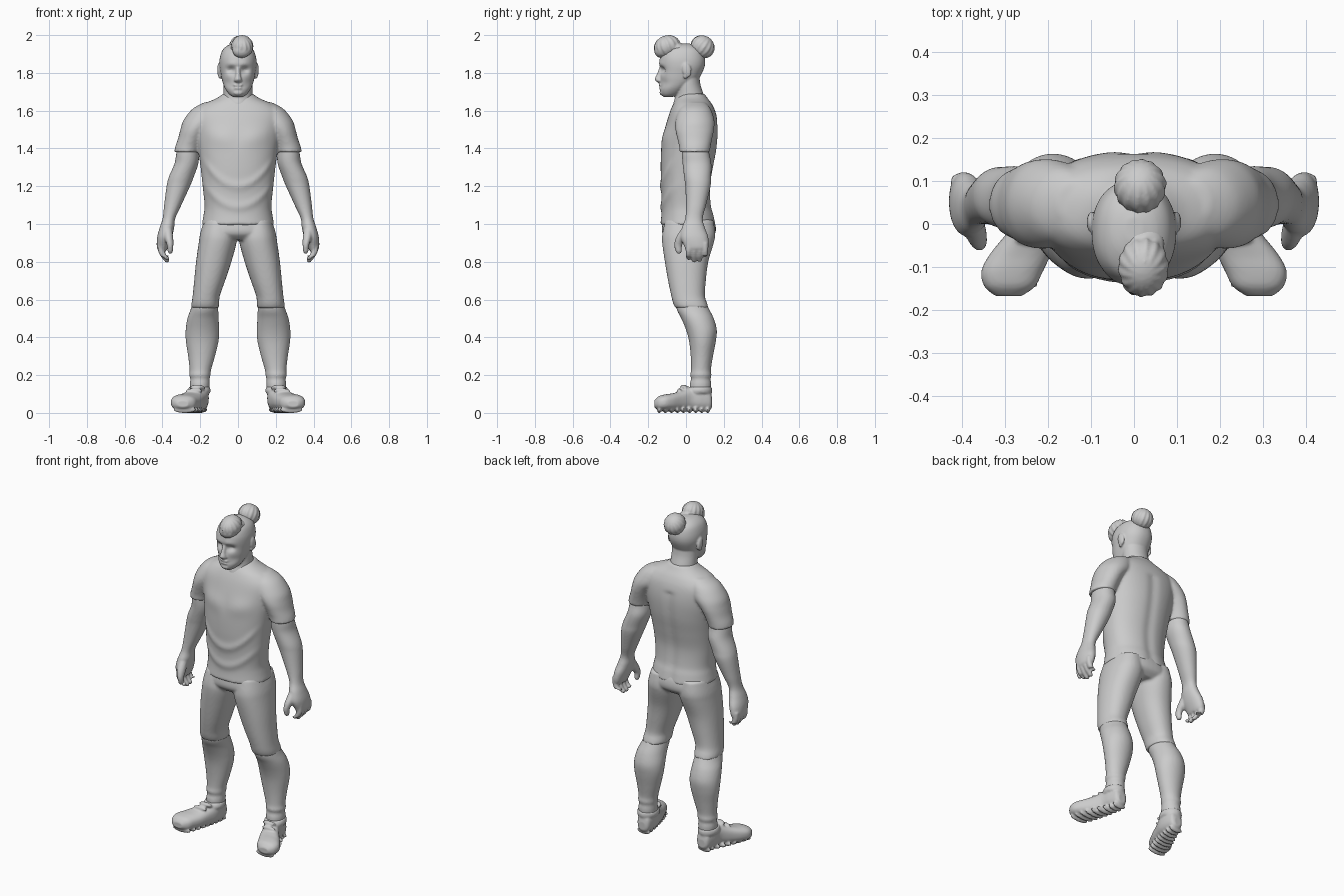
import bpy, bmesh, math
from mathutils import Matrix, Vector


def spline(a, b, c, d, t):
    return [0.5 * (2*q + (r - p)*t + (2*p - 5*q + 4*r - s)*t*t + (3*q - p - 3*r + s)*t**3)
            for p, q, r, s in zip(a, b, c, d)]


def loft(bm, rows, axis='Z', power=2.0, both=False, bump=None, sides=48, steps=6):
    """rows: (position, x0, x1, v0, v1); v is y for axis Z and z for axis Y."""
    fine = []
    for i in range(len(rows) - 1):
        a, d = rows[max(i - 1, 0)], rows[min(i + 2, len(rows) - 1)]
        fine += [spline(a, rows[i], rows[i + 1], d, k / steps) for k in range(steps)]
    fine.append(rows[-1])
    for s in ((1, -1) if both else (1,)):
        rings = []
        for p, x0, x1, v0, v1 in fine:
            ring = []
            for k in range(sides):
                t = 2 * math.pi * k / sides
                c, n = math.cos(t), math.sin(t)
                x = (x0 + x1)/2 + (x1 - x0)/2 * math.copysign(abs(c)**(2/power), c)
                v = (v0 + v1)/2 + (v1 - v0)/2 * math.copysign(abs(n)**(2/power), n)
                co = Vector((x*s, v, p) if axis == 'Z' else (x*s, p, v))
                if bump:
                    co.y += bump(co)
                ring.append(bm.verts.new(co))
            rings.append(ring)
        for a, b in zip(rings, rings[1:]):
            for k in range(sides):
                m = (k + 1) % sides
                bm.faces.new((a[k], a[m], b[m], b[k]))
        bm.faces.new(rings[0])
        bm.faces.new(rings[-1])


def mid(rows):
    return [(z, -w, w, a, b) for z, w, a, b in rows]


def ball(bm, loc, size, both=False, tilt=0, grooves=0):
    for s in ((1, -1) if both else (1,)):
        new = bmesh.ops.create_uvsphere(bm, u_segments=48, v_segments=24, radius=1)['verts']
        for v in new:
            if grooves:
                v.co *= 1 + 0.045 * math.sin(grooves * math.atan2(v.co.y, v.co.x)) * math.hypot(v.co.x, v.co.y)
        m = (Matrix.Translation((loc[0]*s, loc[1], loc[2])) @ Matrix.Rotation(tilt, 4, 'X')
             @ Matrix.Diagonal((*size, 1)))
        bmesh.ops.transform(bm, matrix=m, verts=new)


def finish(bm, name, voxel=0.008, smooth=4):
    bmesh.ops.recalc_face_normals(bm, faces=bm.faces)
    me = bpy.data.meshes.new(name)
    bm.to_mesh(me)
    bm.free()
    ob = bpy.data.objects.new(name, me)
    bpy.context.collection.objects.link(ob)
    r = ob.modifiers.new('fuse', 'REMESH')
    r.mode, r.voxel_size, r.use_smooth_shade = 'VOXEL', voxel, True
    s = ob.modifiers.new('soften', 'SMOOTH')
    s.factor, s.iterations = 0.5, smooth
    return ob


def gauss(d, w):
    return math.exp(-(d / w)**2)


# shirt: torso with chest and drape folds, plus sleeves
def folds(co):
    if co.y > -0.02:
        # spine groove
        return -0.008 * gauss(co.x, 0.03) if co.y > 0.1 and co.z < 1.55 else 0
    ax = abs(co.x)
    side = min(1, max(0, (0.2 - ax) / 0.05))
    chest = -0.010 * gauss(co.z - 1.45 - 0.1*ax, 0.05) * gauss(ax - 0.09, 0.08)
    upper = -0.008 * gauss(co.z - 1.20 - 4.0*ax*ax, 0.022)
    lower = -0.007 * gauss(co.z - 1.09 - 3.5*ax*ax, 0.022)
    return (chest + upper + lower) * side


bm = bmesh.new()
loft(bm, mid([(0.995, .192, -.136, .160), (1.05, .182, -.130, .148), (1.1, .177, -.129, .135),
              (1.2, .187, -.131, .130), (1.3, .198, -.134, .146), (1.4, .212, -.130, .164),
              (1.5, .230, -.112, .170), (1.58, .235, -.090, .160), (1.63, .190, -.070, .140),
              (1.665, .115, -.050, .115), (1.69, .078, -.030, .098)]), power=2.2, bump=folds, sides=96)
loft(bm, [(1.645, .08, .175, .00, .10), (1.61, .08, .24, -.035, .13), (1.55, .10, .288, -.055, .15),
          (1.5, .15, .305, -.056, .148), (1.45, .18, .318, -.045, .138), (1.41, .195, .332, -.036, .13),
          (1.38, .205, .338, -.034, .126)], both=True)
finish(bm, 'shirt')

# trousers: pelvis and two legs
bm = bmesh.new()
loft(bm, mid([(1.06, .165, -.115, .13), (1.0, .185, -.125, .155), (.95, .198, -.125, .155),
              (.915, .17, -.09, .12)]), power=2.3)
loft(bm, [(1.02, .02, .18, -.11, .145), (.95, .008, .20, -.125, .155), (.9, .008, .208, -.126, .147),
          (.8, .035, .222, -.112, .118), (.7, .068, .232, -.095, .105), (.62, .096, .240, -.078, .10),
          (.58, .10, .246, -.068, .112), (.555, .102, .247, -.056, .12)], both=True, power=2.2)
finish(bm, 'trousers')

# lower legs with ankle creases
bm = bmesh.new()
loft(bm, [(.61, .112, .232, -.055, .09), (.55, .105, .25, -.05, .122), (.5, .103, .268, -.025, .147),
          (.44, .099, .277, .0, .163), (.38, .103, .276, .016, .158), (.3, .122, .264, .025, .143),
          (.23, .142, .256, .027, .132), (.2, .146, .258, .022, .135), (.18, .15, .252, .027, .13),
          (.15, .15, .255, .02, .134), (.09, .155, .25, .02, .13)], both=True)
finish(bm, 'lower_legs', smooth=2)

# boots: upper, collar, tongue and sole treads
bm = bmesh.new()
loft(bm, [(.138, .18, .225, .03, .08), (.125, .163, .24, .017, .12), (.08, .155, .253, .013, .14),
          (.03, .158, .262, .013, .138), (-.02, .175, .295, .013, .118), (-.07, .193, .335, .013, .104),
          (-.11, .212, .355, .013, .098), (-.145, .23, .348, .016, .088), (-.168, .262, .322, .03, .066)],
     axis='Y', power=2.5, both=True)
loft(bm, [(.105, .148, .262, .0, .137), (.12, .145, .265, .0, .139), (.138, .15, .26, .01, .136)], both=True)
ball(bm, (.215, -.005, .132), (.04, .026, .014), both=True, tilt=-.5)
ball(bm, (.232, -.035, .118), (.045, .012, .012), both=True)
for i in range(9):
    y = .115 - i * .032
    t = max(0, (.09 - y) / .24)
    w = .044 + .02 * math.sin(min(1, t) * math.pi * .7)
    ball(bm, (.205 + .08 * t, y, .017), (w, .012, .018), both=True)
finish(bm, 'boots', voxel=0.006, smooth=2)

# arms, fingers and thumbs
bm = bmesh.new()
loft(bm, [(1.47, .215, .30, -.02, .11), (1.38, .208, .325, -.022, .122), (1.32, .21, .336, -.018, .134),
          (1.25, .234, .366, -.01, .133), (1.2, .254, .378, -.004, .13), (1.1, .30, .391, .0, .106),
          (1.03, .332, .399, -.004, .089), (.98, .338, .415, -.022, .10), (.93, .35, .428, -.028, .118),
          (.88, .368, .430, -.008, .12), (.86, .378, .422, .0, .11)], both=True, power=2.1)
for i, tip in enumerate((.81, .797, .80, .825)):
    y = .014 + i * .029
    loft(bm, [(.90, .388, .426, y - .016, y + .016), (.86, .388, .424, y - .016, y + .016),
              (.83, .376, .410, y - .015, y + .015), (tip + .012, .362, .394, y - .014, y + .014),
              (tip, .368, .384, y - .007, y + .007)], both=True, sides=16)
loft(bm, [(.98, .35, .395, -.02, .03), (.93, .343, .39, -.052, .01), (.89, .342, .377, -.062, -.02),
          (.855, .345, .372, -.055, -.022), (.843, .352, .366, -.045, -.03)], both=True, sides=24)
finish(bm, 'arms', voxel=0.006, smooth=3)


# head: sculpted face, neck, nose, lips, ears
def face(co):
    if co.y > -0.04:
        return 0
    ax = abs(co.x)
    eye = 0.020 * gauss(ax - .036, .022) * gauss(co.z - 1.815, .018)
    brow = -0.007 * gauss(co.z - 1.847, .016) * gauss(ax - .03, .04)
    cheek = 0.008 * gauss(ax - .055, .03) * gauss(co.z - 1.745, .025)
    mouth = 0.006 * gauss(co.z - 1.727, .007) * gauss(ax, .03)
    return eye + brow + cheek + mouth


bm = bmesh.new()
loft(bm, mid([(1.672, .025, -.118, -.075), (1.688, .048, -.132, -.03), (1.72, .070, -.138, .01),
              (1.76, .084, -.138, .06), (1.80, .092, -.136, .085), (1.84, .098, -.137, .10),
              (1.88, .096, -.138, .10), (1.92, .082, -.12, .086), (1.945, .055, -.08, .05),
              (1.956, .02, -.04, .015)]), power=2.2, bump=face, sides=96)
loft(bm, mid([(1.58, .07, -.06, .08), (1.63, .082, -.068, .10), (1.68, .077, -.056, .094),
              (1.74, .076, -.055, .076), (1.8, .075, -.05, .07)]))
loft(bm, mid([(1.748, .010, -.148, -.12), (1.757, .021, -.160, -.12), (1.768, .019, -.166, -.12),
              (1.79, .013, -.156, -.12), (1.825, .011, -.142, -.11), (1.84, .008, -.135, -.11)]), sides=24)
ball(bm, (0, -.136, 1.735), (.026, .008, .006))
ball(bm, (0, -.135, 1.719), (.022, .008, .006))
ball(bm, (0, -.128, 1.695), (.025, .012, .014))
ball(bm, (.098, .004, 1.815), (.012, .024, .04), both=True, tilt=.2)
ball(bm, (.095, -.002, 1.785), (.010, .013, .016), both=True)
finish(bm, 'head', voxel=0.005, smooth=3)

# hair: forelock roll and rear bun with strand grooves
bm = bmesh.new()
ball(bm, (.022, -.100, 1.940), (.058, .070, .058), tilt=.35, grooves=14)
ball(bm, (.018, -.135, 1.915), (.046, .032, .036), tilt=.3)
ball(bm, (.02, -.045, 1.93), (.05, .045, .03))
ball(bm, (.014, .088, 1.938), (.060, .064, .059), tilt=-.6, grooves=14)
ball(bm, (.012, .045, 1.915), (.042, .04, .035))
finish(bm, 'hair', voxel=0.005, smooth=2)
